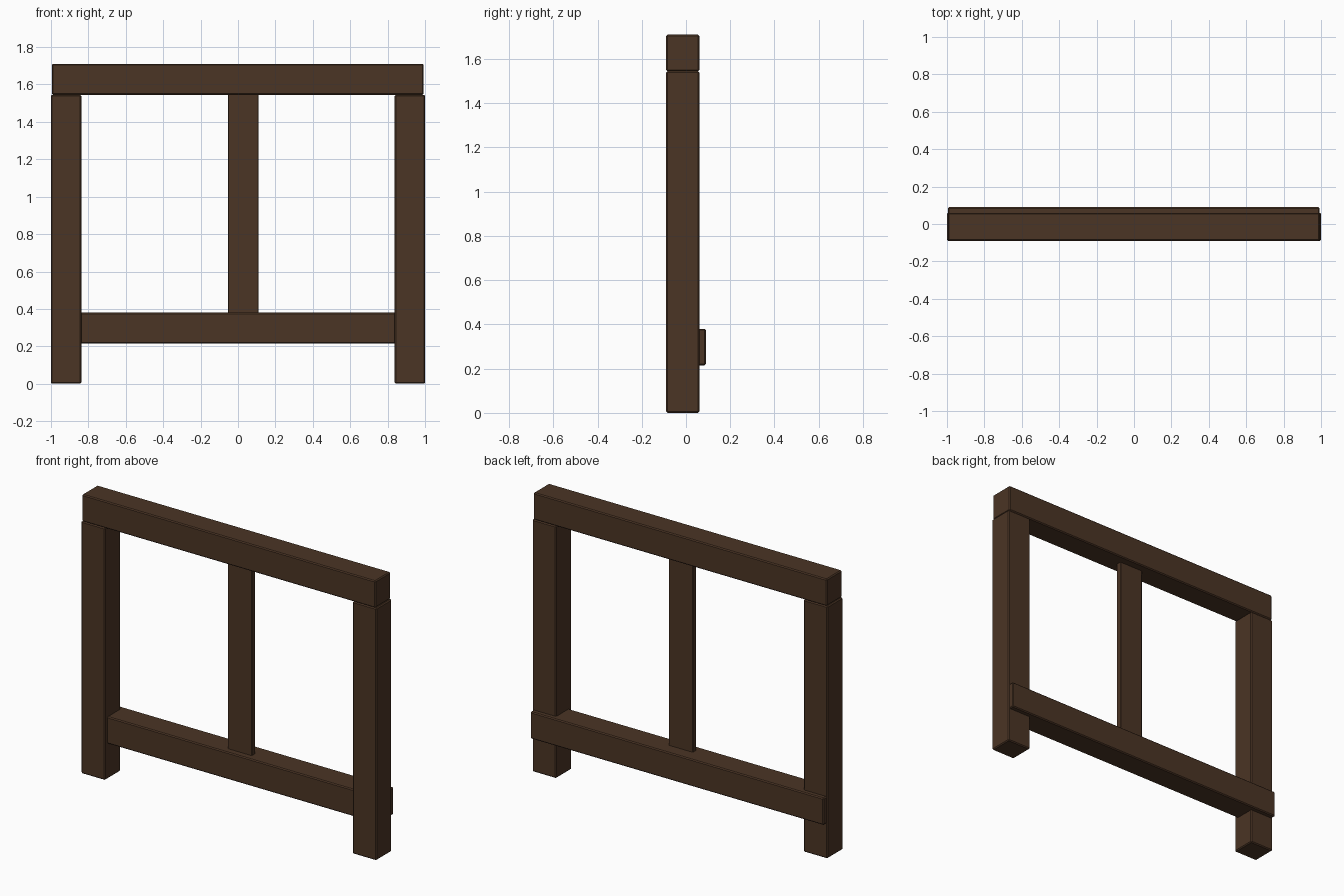
import bpy

cube = bpy.data.objects.get("Cube")
if cube:
    bpy.data.objects.remove(cube, do_unlink=True)

# Dark timber material
wood = bpy.data.materials.new("dark_brown_wood")
wood.use_nodes = True
colour = (0.07, 0.035, 0.018, 1)
wood.diffuse_color = colour
bsdf = next(n for n in wood.node_tree.nodes if n.type == "BSDF_PRINCIPLED")
bsdf.inputs["Base Color"].default_value = colour
bsdf.inputs["Roughness"].default_value = 0.8


def timber(name, xs, ys, zs, bevel=0.006):
    """Squared timber between the given limits, with softened edges."""
    spans = (xs, ys, zs)
    bpy.ops.mesh.primitive_cube_add(size=1, location=[(a + b) / 2 for a, b in spans])
    ob = bpy.context.object
    ob.name = ob.data.name = name
    ob.scale = [b - a for a, b in spans]
    bpy.ops.object.transform_apply(location=False, rotation=False, scale=True)
    mod = ob.modifiers.new("soft_edges", "BEVEL")
    mod.width = bevel
    mod.segments = 1
    ob.data.materials.append(wood)
    return ob


FRAME_Y = (-0.09, 0.06)
BEAM_Z = 1.545

# Side posts
timber("left_post", (0.838, 1), FRAME_Y, (0, BEAM_Z))
timber("right_post", (-1, -0.838), FRAME_Y, (0, BEAM_Z))

# Top beam resting on the posts
timber("top_beam", (-0.995, 0.993), FRAME_Y, (BEAM_Z, 1.71))

# Lower rail, set back through the posts
timber("lower_rail", (-0.995, 0.993), (-0.065, 0.09), (0.215, 0.38))

# Thin upright board between rail and beam
timber("middle_board", (-0.053, 0.11), (-0.024, 0.01), (0.375, 1.55), 0.003)
